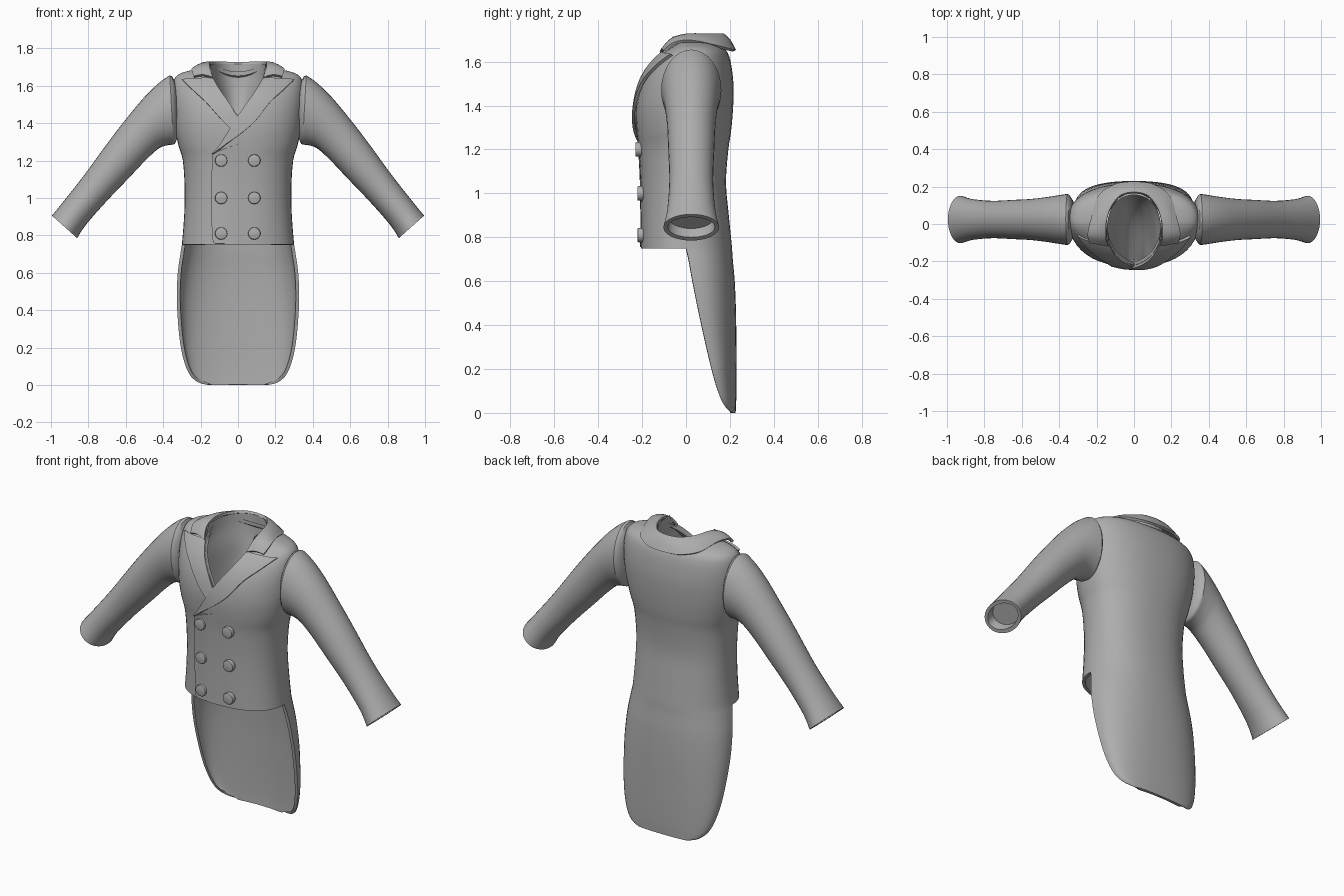
import bpy, bmesh, math
from mathutils import Vector
from mathutils.bvhtree import BVHTree

if "Cube" in bpy.data.objects:
    bpy.data.objects.remove(bpy.data.objects["Cube"])

cloth = bpy.data.materials.new("grey cloth")
cloth.diffuse_color = (0.42, 0.42, 0.42, 1)
cloth.use_nodes = True
cloth.node_tree.nodes["Principled BSDF"].inputs["Base Color"].default_value = cloth.diffuse_color
H = 24            # segments in half a ring
P = 2.3           # superellipse exponent


def smooth_rows(rows, n):
    """Catmull-Rom interpolation through rows of numbers."""
    out = []
    for i in range(len(rows) - 1):
        a, b, c, d = (rows[max(0, min(len(rows) - 1, i + k))] for k in (-1, 0, 1, 2))
        for j in range(n):
            t = j / n
            out.append([0.5 * (2 * q + (r - p) * t + (2 * p - 5 * q + 4 * r - s) * t * t
                               + (3 * q - p - 3 * r + s) * t ** 3) for p, q, r, s in zip(a, b, c, d)])
    return out + [list(rows[-1])]


def arc(z, w, e, b):
    """Half superellipse from (w, e) to (-w, e) bulging to y = b."""
    pts = []
    for i in range(H + 1):
        c, s = math.cos(math.pi * i / H), max(0, math.sin(math.pi * i / H))
        pts.append((math.copysign(w * abs(c) ** (2 / P), c), e + (b - e) * s ** (2 / P), z))
    return pts


def finish(ob, angle=35):
    """Apply modifiers, smooth, colour."""
    bpy.ops.object.select_all(action='DESELECT')
    bpy.context.view_layer.objects.active = ob
    ob.select_set(True)
    for m in list(ob.modifiers):
        bpy.ops.object.modifier_apply(modifier=m.name)
    bpy.ops.object.shade_smooth_by_angle(angle=math.radians(angle))
    ob.data.materials.clear()
    ob.data.materials.append(cloth)


def to_object(name, bm):
    bmesh.ops.remove_doubles(bm, verts=bm.verts, dist=1e-5)
    bmesh.ops.recalc_face_normals(bm, faces=bm.faces)
    me = bpy.data.meshes.new(name)
    bm.to_mesh(me)
    ob = bpy.data.objects.new(name, me)
    bpy.context.collection.objects.link(ob)
    return ob


def loft(bm, rings, closed=False, cap=False):
    vs = [[bm.verts.new(p) for p in r] for r in rings]
    n = len(vs[0])
    for a, b in zip(vs, vs[1:]):
        for i in range(n if closed else n - 1):
            j = (i + 1) % n
            bm.faces.new((a[i], a[j], b[j], b[i]))
    if cap:
        bm.faces.new(vs[-1])
    return vs


def solidify(ob, t, offset):
    m = ob.modifiers.new("thickness", 'SOLIDIFY')
    m.thickness, m.offset = t, offset


# --- coat body: torso rings (z, half width, side y, front y, back y) with tail below
torso = [(.75, .30, 0, -.205, .21), (.9, .288, 0, -.205, .195), (1.05, .285, 0, -.207, .182),
         (1.2, .295, 0, -.215, .193), (1.28, .318, 0, -.224, .205), (1.38, .34, .01, -.228, .214),
         (1.48, .35, .02, -.212, .217), (1.56, .352, .025, -.178, .21), (1.62, .345, .025, -.13, .198),
         (1.655, .325, .025, -.085, .18), (1.678, .27, .025, -.05, .15), (1.70, .15, .02, -.02, .12)]
tail = [(.75, .30, 0, .21), (.70, .308, .012, .213), (.6, .322, .03, .222), (.45, .327, .06, .228),
        (.27, .315, .10, .23), (.15, .295, .13, .23), (.06, .262, .16, .229),
        (.015, .215, .19, .227), (0, .16, .212, .226)]
bm = bmesh.new()
rings = [arc(z, w, c, b) + arc(z, w, c, f)[-2:0:-1] for z, w, c, f, b in smooth_rows(torso, 3)]
loft(bm, rings, closed=True, cap=True)
loft(bm, [arc(*r) for r in smooth_rows(tail, 3)])
body = to_object("coat_body", bm)
surface = BVHTree.FromBMesh(bm)
solidify(body, .018, -1)

# --- neck opening: V in the front plus an oval on top
inner = [(.135, 1.64), (.10, 1.58), (.05, 1.51), (0, 1.44)]
bm = bmesh.new()
vee = [(.155, 1.8)] + inner + [(-x, z) for x, z in inner[-2::-1]] + [(-.155, 1.8)]
ends = loft(bm, [[(x, y, z) for x, z in vee] for y in (-.4, 0)], closed=True, cap=True)
bm.faces.new(ends[0])
cut_v = to_object("cutter_v", bm)
bm = bmesh.new()
oval = [(.145 * math.cos(a), .155 * math.sin(a)) for a in (2 * math.pi * i / 48 for i in range(48))]
ends = loft(bm, [[(x, y, z) for x, y in oval] for z in (1.59, 1.9)], closed=True, cap=True)
bm.faces.new(ends[0])
cut_oval = to_object("cutter_oval", bm)
for c in (cut_v, cut_oval):
    c.hide_render = True
    m = body.modifiers.new("neck", 'BOOLEAN')
    m.object, m.operation, m.solver = c, 'DIFFERENCE', 'EXACT'
finish(body)
for c in (cut_v, cut_oval):
    bpy.data.objects.remove(c)

# --- lining seen through the neck
bm = bmesh.new()
rows = [(1.715, .147, -.06, .165), (1.64, .142, -.10, .165), (1.55, .125, -.165, .155),
        (1.42, .11, -.212, .12), (1.28, .09, -.208, .02), (1.12, .05, -.2, -.195)]
loft(bm, [arc(*r) for r in smooth_rows(rows, 4)])
finish(to_object("neck_lining", bm), 60)


# --- ribbons laid on the chest: rows of (x, z) inner to (x, z) outer
def front_ribbon(name, rows, off_in, off_out, flip=1, cols=10):
    grid = []
    for x0, z0, x1, z1 in smooth_rows(rows, 4):
        line = []
        for i in range(cols + 1):
            t = i / cols
            x, z = flip * (x0 + (x1 - x0) * t), z0 + (z1 - z0) * t
            hit = surface.ray_cast(Vector((x, -1, z)), Vector((0, 1, 0)))[0]
            line.append((x, (hit.y if hit else 0) - off_in - (off_out - off_in) * t, z))
        grid.append(line)
    bm = bmesh.new()
    loft(bm, grid)
    ob = to_object(name, bm)
    solidify(ob, .014, 0)
    finish(ob)


lapel = [(.135, 1.64, .30, 1.632), (.10, 1.58, .235, 1.57), (.05, 1.51, .17, 1.51), (0, 1.44, .10, 1.42)]
front_ribbon("lapel_over", lapel + [(-.05, 1.36, .03, 1.355), (-.10, 1.28, -.06, 1.29),
                                    (-.135, 1.235, -.13, 1.235)], .008, .012)
front_ribbon("lapel_under", lapel[:3] + [(.01, 1.445, .09, 1.42), (-.01, 1.415, .04, 1.37)], .002, .006, -1)
front_ribbon("front_overlap", [(-.135, 1.24, .03, 1.30), (-.14, 1.1, .06, 1.1), (-.14, .9, .06, .9),
                               (-.135, .78, .06, .78), (-.12, .755, .06, .755)], .004, -.009)

# --- collar around the neck, right half then mirrored
half = [(0, .168, 1.722, 0, .222, 1.65), (.07, .152, 1.722, .10, .208, 1.652),
        (.125, .085, 1.722, .19, .145, 1.668), (.15, 0, 1.72, .225, .03, 1.692),
        (.152, -.07, 1.695, .245, -.05, 1.684), (.135, -.115, 1.64, .235, -.098, 1.647)]
right = smooth_rows(half, 4)
left = [(-a, b, c, -d, e, f) for a, b, c, d, e, f in right[:0:-1]]
bm = bmesh.new()
loft(bm, [[Vector(r[:3]).lerp(Vector(r[3:]), t) + Vector((0, 0, .012 * math.sin(math.pi * t)))
           for t in (0, .25, .5, .75, 1)] for r in left + right])
collar = to_object("collar", bm)
solidify(collar, .014, 0)
finish(collar)

# --- sleeves: rows of (upper x, z, lower x, z, half depth)
outer = [(.365, 1.655, .345, 1.285, .137), (.42, 1.617, .385, 1.28, .13), (.5, 1.54, .43, 1.26, .12),
         (.6, 1.42, .5, 1.195, .11), (.7, 1.29, .585, 1.105, .105), (.82, 1.125, .70, .985, .10),
         (.93, .985, .81, .86, .11), (.995, .905, .86, .785, .127)]
rows = [(.33, 1.61, .32, 1.33, .10), (.352, 1.65, .337, 1.29, .13)] + smooth_rows(outer, 4) + \
       [(.98, .892, .875, .80, .108), (.95, .932, .845, .84, .10)]
for side, name in ((1, "right_sleeve"), (-1, "left_sleeve")):
    bm = bmesh.new()
    rings = []
    for ux, uz, lx, lz, d in rows:
        mid, up = Vector((ux + lx, 0, uz + lz)) / 2, Vector((ux - lx, 0, uz - lz)) / 2
        ring = [mid + up * math.cos(a) + Vector((0, .024 + d * math.sin(a), 0))
                for a in (2 * math.pi * i / 32 for i in range(32))]
        rings.append([(side * p.x, p.y, p.z) for p in ring])
    ends = loft(bm, rings, closed=True, cap=True)
    bm.faces.new(ends[0])
    finish(to_object(name, bm))

# --- six buttons
for z in (1.2, 1.0, .81):
    for x in (-.09, .087):
        y = surface.ray_cast(Vector((x, -1, z)), Vector((0, 1, 0)))[0].y
        bpy.ops.mesh.primitive_cylinder_add(vertices=24, radius=.033, depth=.03, location=(x, y - .007, z),
                                            rotation=(math.pi / 2, 0, 0))
        button = bpy.context.object
        button.name = "button"
        m = button.modifiers.new("round", 'BEVEL')
        m.width, m.segments, m.limit_method = .006, 2, 'ANGLE'
        finish(button)
